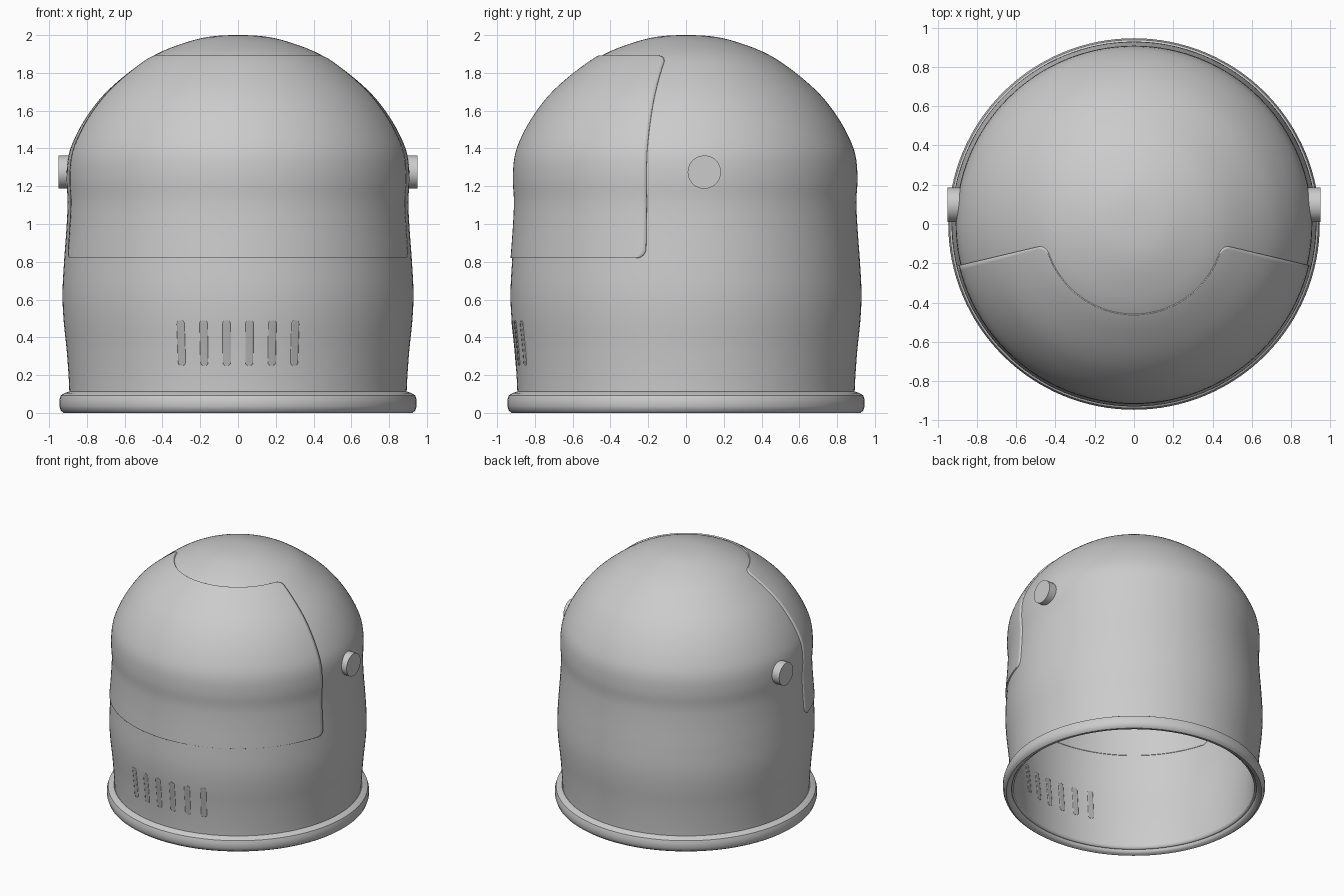
import bpy, bmesh, math
from mathutils import Vector

if "Cube" in bpy.data.objects:
    bpy.data.objects.remove(bpy.data.objects["Cube"])

# Helmet outline (radius, height), smoothed into a dense polyline
PTS = [(0.893, 0.03), (0.894, 0.14), (0.906, 0.32), (0.924, 0.5), (0.929, 0.64),
       (0.921, 0.8), (0.908, 0.98), (0.902, 1.12), (0.908, 1.24), (0.898, 1.36),
       (0.862, 1.46), (0.8, 1.57), (0.715, 1.68), (0.6, 1.785), (0.455, 1.887),
       (0.31, 1.95), (0.16, 1.99), (0.0, 2.0)]


def smooth(pts, n=24):
    p = [Vector(q) for q in pts]
    p = [2 * p[0] - p[1]] + p + [Vector((-p[-2].x, p[-2].y))]
    out = []
    for i in range(1, len(p) - 2):
        a, b, c, d = p[i - 1:i + 3]
        for k in range(n):
            t = k / n
            out.append(0.5 * (2 * b + (c - a) * t + (2 * a - 5 * b + 4 * c - d) * t ** 2
                              + (3 * b - a - 3 * c + d) * t ** 3))
    return out + [p[-2]]


CURVE = smooth(PTS)
LEN = [0.0]
for a, b in zip(CURVE, CURVE[1:]):
    LEN.append(LEN[-1] + (b - a).length)


def at_length(s):
    for i in range(1, len(LEN)):
        if LEN[i] >= s:
            return CURVE[i - 1].lerp(CURVE[i], (s - LEN[i - 1]) / (LEN[i] - LEN[i - 1]))
    return CURVE[-1]


def length_at_z(z):
    for i in range(1, len(LEN)):
        if CURVE[i].y >= z:
            f = (z - CURVE[i - 1].y) / (CURVE[i].y - CURVE[i - 1].y)
            return LEN[i - 1] + f * (LEN[i] - LEN[i - 1])


def finish(name, bm, angle=40):
    me = bpy.data.meshes.new(name)
    bm.to_mesh(me)
    bm.free()
    ob = bpy.data.objects.new(name, me)
    bpy.context.collection.objects.link(ob)
    bpy.ops.object.select_all(action='DESELECT')
    ob.select_set(True)
    bpy.context.view_layer.objects.active = ob
    bpy.ops.object.shade_smooth_by_angle(angle=math.radians(angle))
    return ob


def solidify(ob, thick, proud):
    m = ob.modifiers.new("thickness", 'SOLIDIFY')
    m.thickness = thick
    m.offset = 2 * proud / thick - 1


def lathe(name, prof, seg=128, closed=False):
    bm = bmesh.new()
    rows = []
    for r, z in prof:
        if r < 1e-5:
            rows.append([bm.verts.new((0, 0, z))] * seg)
        else:
            rows.append([bm.verts.new((r * math.cos(2 * math.pi * k / seg),
                                       r * math.sin(2 * math.pi * k / seg), z))
                         for k in range(seg)])
    pairs = list(zip(rows, rows[1:])) + ([(rows[-1], rows[0])] if closed else [])
    for a, b in pairs:
        for k in range(seg):
            j = (k + 1) % seg
            bm.faces.new(list(dict.fromkeys((a[k], a[j], b[j], b[k]))))
    return finish(name, bm)


def patch(name, centre, half, z0, z1, radius, thick, proud, rows, cols):
    """Round-cornered plate that follows the helmet surface."""
    bm = bmesh.new()
    s0, s1 = length_at_z(z0), length_at_z(z1)
    grid = []
    for i in range(rows + 1):
        s = s0 + (s1 - s0) * (0.5 - 0.5 * math.cos(math.pi * i / rows))
        p = at_length(s)
        d = min(s - s0, s1 - s, radius)
        inset = radius - math.sqrt(max(0, radius ** 2 - (radius - d) ** 2))
        h = half - inset / p.x
        grid.append([bm.verts.new((p.x * math.cos(t), p.x * math.sin(t), p.y))
                     for t in (centre + h * (2 * k / cols - 1) for k in range(cols + 1))])
    for a, b in zip(grid, grid[1:]):
        for k in range(cols):
            bm.faces.new((a[k], a[k + 1], b[k + 1], b[k]))
    ob = finish(name, bm)
    solidify(ob, thick, proud)
    return ob


# Main shell, open at the neck
shell = lathe("helmet_shell", [tuple(at_length(LEN[-1] * i / 90)) for i in range(90)] + [(0, 2)])
solidify(shell, 0.025, 0)

# Rolled neck ring
lathe("neck_ring", [(0.885, 0.018), (0.897, 0.005), (0.922, 0.0), (0.938, 0.012),
                    (0.946, 0.035), (0.946, 0.068), (0.938, 0.093), (0.918, 0.105),
                    (0.897, 0.112), (0.88, 0.1)], closed=True)

# Wrap-around visor
patch("visor", -math.pi / 2, math.radians(90 - 13.3), 0.82, 1.885, 0.05, 0.04, 0.009, 60, 96)

# Row of vent slots on the chin
dark = bpy.data.materials.new("dark_grey")
dark.diffuse_color = (0.45, 0.45, 0.45, 1)
dark.use_nodes = True
dark.node_tree.nodes["Principled BSDF"].inputs["Base Color"].default_value = dark.diffuse_color
for i in range(6):
    x = -0.3 + 0.12 * i
    slot = patch(f"vent_slot_{i + 1}", -math.pi / 2 + math.asin(x / 0.91), 0.021 / 0.91,
                 0.25, 0.49, 0.018, 0.029, 0.002, 20, 6)
    slot.data.materials.append(dark)

# Side pivots
for side, label in ((1, "right"), (-1, "left")):
    bpy.ops.mesh.primitive_cylinder_add(vertices=48, radius=0.088, depth=0.065,
                                        location=(side * 0.9185, 0.097, 1.275),
                                        rotation=(0, math.pi / 2, 0))
    bpy.context.object.name = f"pivot_{label}"
    bpy.ops.object.shade_smooth_by_angle(angle=math.radians(40))
